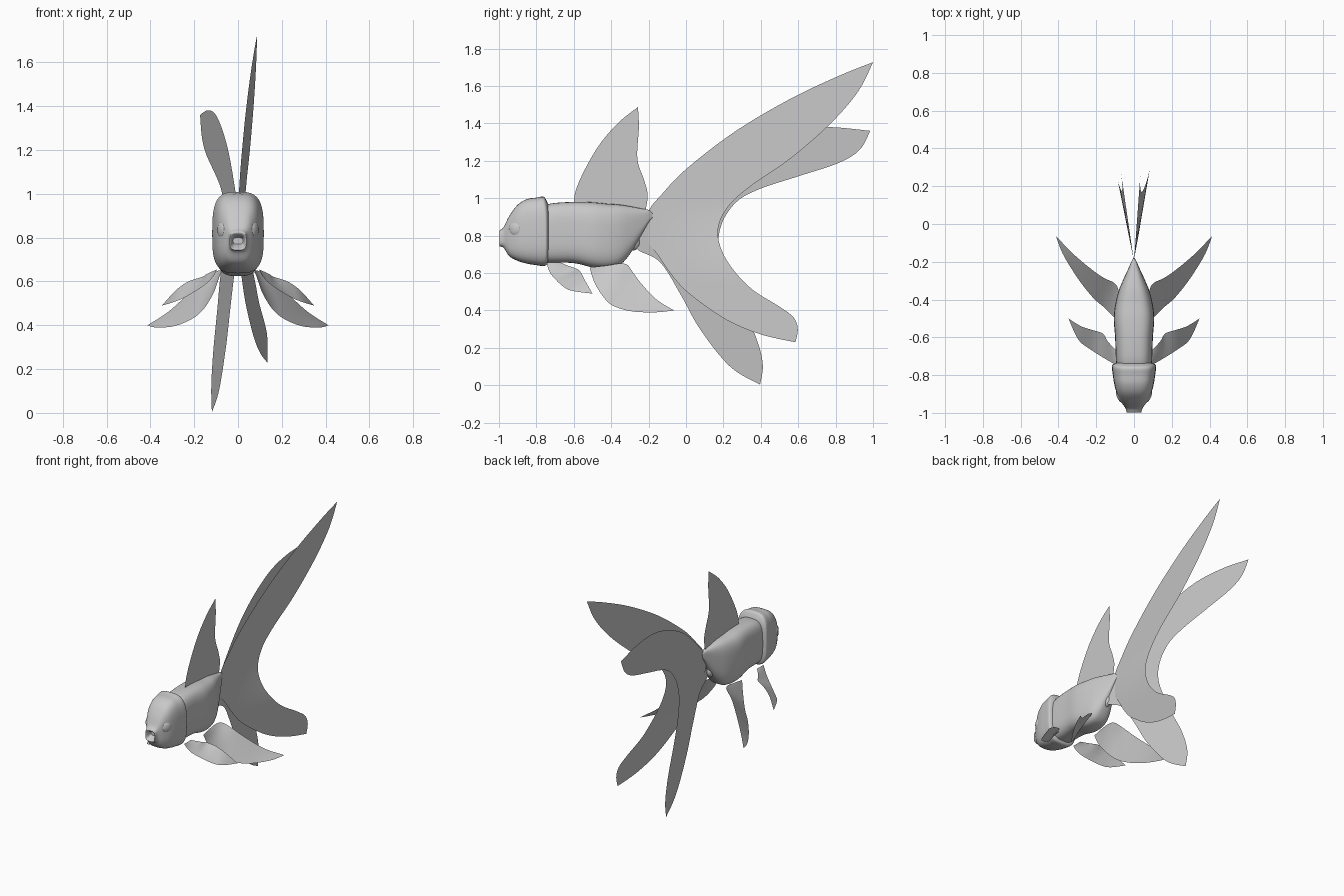
import bpy, bmesh, math
from mathutils import Vector, Matrix

if "Cube" in bpy.data.objects:
    bpy.data.objects.remove(bpy.data.objects["Cube"])

grey = bpy.data.materials.new("soft_grey")
grey.diffuse_color = (0.58, 0.58, 0.58, 1)
grey.use_nodes = True
grey.node_tree.nodes["Principled BSDF"].inputs["Base Color"].default_value = grey.diffuse_color


def smooth_path(points, steps=5):
    """Catmull-Rom curve through points of any dimension."""
    out, n = [], len(points)
    for i in range(n - 1):
        p0, p1, p2, p3 = (points[max(i - 1, 0)], points[i],
                          points[i + 1], points[min(i + 2, n - 1)])
        for s in range(steps):
            t = s / steps
            out.append(tuple(0.5 * (2 * b + (c - a) * t + (2 * a - 5 * b + 4 * c - d) * t * t
                                    + (3 * b - a - 3 * c + d) * t ** 3)
                             for a, b, c, d in zip(p0, p1, p2, p3)))
    return out + [tuple(points[-1])]


def even_path(points, count):
    """Smooth curve resampled to evenly spaced points."""
    pts = [Vector(p) for p in smooth_path(points, 8)]
    dist = [0]
    for a, b in zip(pts, pts[1:]):
        dist.append(dist[-1] + (b - a).length)
    out, i = [], 0
    for k in range(count + 1):
        d = dist[-1] * k / count
        while i < len(pts) - 2 and dist[i + 1] < d:
            i += 1
        out.append(pts[i].lerp(pts[i + 1], (d - dist[i]) / (dist[i + 1] - dist[i])))
    return out


def finish(bm, name):
    bmesh.ops.recalc_face_normals(bm, faces=bm.faces)
    mesh = bpy.data.meshes.new(name)
    bm.to_mesh(mesh)
    bm.free()
    mesh.materials.append(grey)
    obj = bpy.data.objects.new(name, mesh)
    bpy.context.collection.objects.link(obj)
    bpy.ops.object.select_all(action='DESELECT')
    obj.select_set(True)
    bpy.context.view_layer.objects.active = obj
    bpy.ops.object.shade_smooth_by_angle(angle=math.radians(50))
    return obj


def loft(name, sections, power=3.3, sides=40, steps=4):
    """Rounded-box cross-sections along y: (y, bottom, top, half width)."""
    bm = bmesh.new()
    rings = []
    for y, lo, hi, w in smooth_path(sections, steps):
        ring = []
        for k in range(sides):
            a = 2 * math.pi * k / sides
            c, s = math.cos(a), math.sin(a)
            x = w * math.copysign(abs(c) ** (2 / power), c)
            z = (lo + hi) / 2 + (hi - lo) / 2 * math.copysign(abs(s) ** (2 / power), s)
            ring.append(bm.verts.new((x, y, z)))
        rings.append(ring)
    for a, b in zip(rings, rings[1:]):
        for k in range(sides):
            j = (k + 1) % sides
            bm.faces.new((a[k], a[j], b[j], b[k]))
    bm.faces.new(rings[0])
    bm.faces.new(rings[-1])
    return finish(bm, name)


def fin(name, front, back, place, count=40, across=6):
    """Thin sheet spanned between two edges; place maps edge points to 3D."""
    bm = bmesh.new()
    rows = []
    for f, b in zip(even_path(front, count), even_path(back, count)):
        rows.append([bm.verts.new(place(f.lerp(b, k / across))) for k in range(across + 1)])
    for r, q in zip(rows, rows[1:]):
        for k in range(across):
            bm.faces.new((r[k], r[k + 1], q[k + 1], q[k]))
    bmesh.ops.remove_doubles(bm, verts=bm.verts, dist=0.0005)
    return finish(bm, name)


def lean(upper, lower):
    """Sideways lean of a tail sheet drawn in (y, z), wider in the lower lobe."""
    def place(p):
        t = min(max((p.y - 0.55) / 0.45, 0), 1)
        t = t * t * (3 - 2 * t)
        return ((p.x + 0.2) * (lower + (upper - lower) * t), p.x, p.y)
    return place


def ellipsoid(name, centre, radii, turn=0):
    bm = bmesh.new()
    m = Matrix.Translation(centre) @ Matrix.Rotation(turn, 4, 'Z') @ Matrix.Diagonal((*radii, 1))
    bmesh.ops.create_uvsphere(bm, u_segments=24, v_segments=14, radius=1, matrix=m)
    return finish(bm, name)


# Head with open round mouth and a raised gill rim at the back
loft("head", [(-0.955, 0.77, 0.80, 0.022), (-0.985, 0.755, 0.81, 0.03), (-0.998, 0.743, 0.825, 0.038),
              (-0.975, 0.735, 0.845, 0.045), (-0.945, 0.69, 0.905, 0.066),
              (-0.90, 0.665, 0.965, 0.090), (-0.85, 0.65, 0.995, 0.104),
              (-0.80, 0.642, 1.003, 0.112), (-0.762, 0.637, 1.008, 0.117),
              (-0.745, 0.645, 0.985, 0.115), (-0.735, 0.67, 0.96, 0.092)])

# Trunk narrowing to an upright edge at the tail
loft("body", [(-0.78, 0.66, 0.95, 0.09), (-0.72, 0.655, 0.972, 0.096), (-0.60, 0.653, 0.98, 0.10),
              (-0.50, 0.63, 0.978, 0.107), (-0.42, 0.625, 0.97, 0.098), (-0.35, 0.645, 0.965, 0.08),
              (-0.29, 0.715, 0.955, 0.055), (-0.24, 0.80, 0.945, 0.032),
              (-0.20, 0.87, 0.937, 0.014), (-0.18, 0.895, 0.92, 0.004)])
ellipsoid("tail_stalk", (0, -0.285, 0.765), (0.025, 0.04, 0.045))

# Eyes set into the head sides
for side, label in ((1, "right"), (-1, "left")):
    ellipsoid(label + "_eye", (side * 0.073, -0.913, 0.835), (0.017, 0.036, 0.038), -side * 0.45)

# Dorsal fin
fin("dorsal_fin",
    [(-0.6, 0.96), (-0.59, 1.04), (-0.54, 1.155), (-0.46, 1.29), (-0.36, 1.405), (-0.257, 1.487)],
    [(-0.215, 0.94), (-0.205, 1.02), (-0.225, 1.1), (-0.26, 1.21), (-0.252, 1.38), (-0.257, 1.487)],
    lambda p: (0, p.x, p.y))

# Twin tail sheets: outer edge by way of the root, inner edge by way of the fork
fin("right_tail_fin",
    [(1.0, 1.727), (0.82, 1.655), (0.556, 1.53), (0.26, 1.355), (0, 1.155), (-0.13, 1.02),
     (-0.2, 0.93), (-0.22, 0.8), (-0.15, 0.695), (-0.07, 0.58), (0.02, 0.487), (0.21, 0.353),
     (0.396, 0.273), (0.585, 0.23)],
    [(1.0, 1.727), (0.92, 1.57), (0.77, 1.396), (0.556, 1.21), (0.34, 1.06), (0.22, 0.947),
     (0.17, 0.82), (0.214, 0.674), (0.34, 0.524), (0.5, 0.42), (0.575, 0.363), (0.598, 0.3),
     (0.585, 0.23)], lean(0.073, 0.17), 90)
fin("left_tail_fin",
    [(0.985, 1.36), (0.77, 1.38), (0.55, 1.37), (0.36, 1.32), (0.18, 1.24), (0.04, 1.15),
     (-0.12, 1.01), (-0.2, 0.92), (-0.23, 0.83), (-0.27, 0.735), (-0.14, 0.66), (-0.03, 0.487),
     (0.075, 0.3), (0.235, 0.1), (0.396, 0.003)],
    [(0.985, 1.36), (0.93, 1.26), (0.82, 1.19), (0.61, 1.12), (0.396, 1.05), (0.27, 0.98),
     (0.19, 0.86), (0.18, 0.72), (0.26, 0.5), (0.364, 0.283), (0.41, 0.12), (0.396, 0.003)],
    lean(-0.146, -0.2), 90)

# Paired fins under the belly
for side, label in ((1, "right"), (-1, "left")):
    def mirrored(p, s=side):
        return (p.x * s, p.y, p.z)
    fin(label + "_pectoral_fin",
        [(0.095, -0.745, 0.655), (0.115, -0.735, 0.62), (0.15, -0.715, 0.585),
         (0.237, -0.66, 0.53), (0.296, -0.61, 0.505), (0.347, -0.5, 0.49)],
        [(0.095, -0.67, 0.655), (0.14, -0.62, 0.635), (0.165, -0.58, 0.62),
         (0.225, -0.56, 0.6), (0.283, -0.54, 0.56), (0.347, -0.5, 0.49)], mirrored)
    fin(label + "_pelvic_fin",
        [(0.085, -0.515, 0.63), (0.11, -0.49, 0.55), (0.16, -0.44, 0.47),
         (0.217, -0.39, 0.425), (0.296, -0.29, 0.395), (0.376, -0.16, 0.39),
         (0.413, -0.064, 0.4)],
        [(0.075, -0.42, 0.64), (0.08, -0.36, 0.65), (0.1, -0.315, 0.645),
         (0.16, -0.285, 0.605), (0.225, -0.24, 0.545), (0.32, -0.16, 0.46),
         (0.413, -0.064, 0.4)], mirrored)
